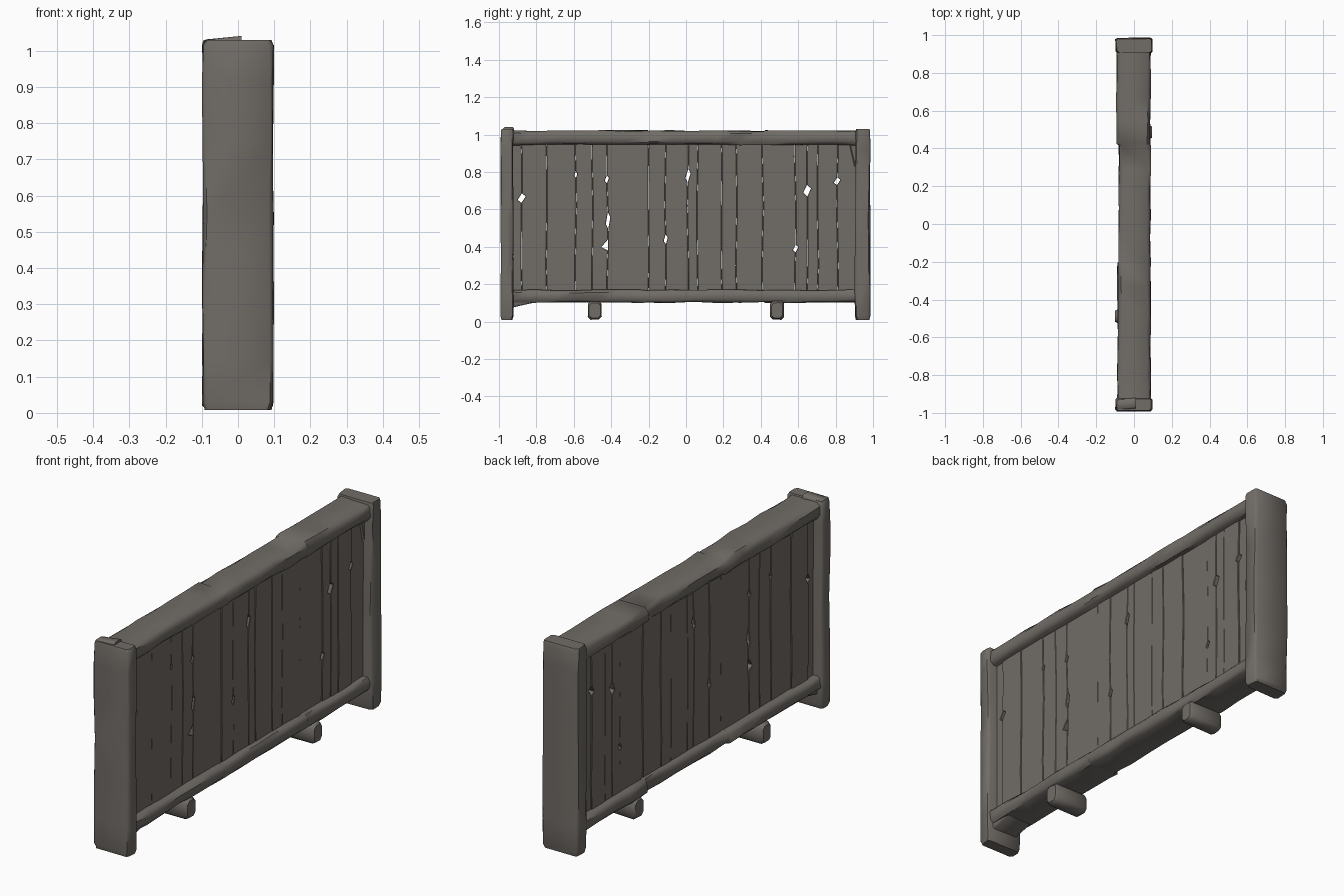
import bpy, bmesh, random
from math import radians, sin
from mathutils import Vector

random.seed(4)
cube = bpy.data.objects.get("Cube")
if cube:
    bpy.data.objects.remove(cube, do_unlink=True)

wood = bpy.data.materials.new("weathered grey wood")
wood.use_nodes = True
COLOUR = (0.165, 0.15, 0.135, 1)
wood.diffuse_color = COLOUR
wood.node_tree.nodes["Principled BSDF"].inputs["Base Color"].default_value = COLOUR


def finish(name, bm, angle=50):
    bmesh.ops.recalc_face_normals(bm, faces=bm.faces)
    mesh = bpy.data.meshes.new(name)
    bm.to_mesh(mesh)
    bm.free()
    mesh.materials.append(wood)
    obj = bpy.data.objects.new(name, mesh)
    bpy.context.collection.objects.link(obj)
    bpy.ops.object.select_all(action='DESELECT')
    obj.select_set(True)
    bpy.context.view_layer.objects.active = obj
    bpy.ops.object.shade_smooth_by_angle(angle=radians(angle))
    return obj


def beam(name, axis, sections, chamfer=0.009, wobble=0.003):
    """Loft chamfered rectangles; each section is (position, u0, u1, v0, v1)."""
    bm = bmesh.new()
    rings = []
    for t, u0, u1, v0, v1 in sections:
        c = chamfer
        outline = [(u0 + c, v0), (u1 - c, v0), (u1, v0 + c), (u1, v1 - c),
                   (u1 - c, v1), (u0 + c, v1), (u0, v1 - c), (u0, v0 + c)]
        ring = []
        for u, v in outline:
            u += random.uniform(-wobble, wobble)
            v += random.uniform(-wobble, wobble)
            place = {'X': (t, u, v), 'Y': (u, t, v), 'Z': (u, v, t)}[axis]
            ring.append(bm.verts.new(place))
        rings.append(ring)
    for a, b in zip(rings, rings[1:]):
        for i in range(8):
            j = (i + 1) % 8
            bm.faces.new((a[i], a[j], b[j], b[i]))
    bm.faces.new(rings[0])
    bm.faces.new(rings[-1])
    return finish(name, bm)


# End posts, slightly narrowed at the top and foot
for name, y0, y1 in (("front_post", -0.99, -0.922), ("back_post", 0.905, 0.985)):
    s = [(0.008, -0.09, 0.09, y0 + 0.006, y1 - 0.006)]
    for z in (0.03, 0.15, 0.35, 0.55, 0.75, 0.92, 1.015):
        s.append((z, -0.097, 0.096, y0, y1))
    s.append((1.03, -0.092, 0.092, y0 + 0.005, y1 - 0.005))
    beam(name, 'Z', s)

# Splintered cap on the front post and broken corner brace on the back post
beam("front_post_cap", 'X', [(-0.09, -0.985, -0.93, 1.0, 1.03),
                             (0.01, -0.975, -0.92, 1.0, 1.04)], 0.006, 0.001)
beam("back_post_brace", 'Z', [(0.83, -0.056, 0.056, 0.9, 0.93),
                              (0.96, -0.056, 0.056, 0.87, 0.93)], 0.006, 0.001)


def rail(name, steps, z0, z1, chamfer):
    """A long rail whose back edge steps in and out where the timber has split."""
    s = []
    for ya, yb, back in steps:
        n = max(2, round((yb - ya) / 0.12))
        for i in range(n + 1):
            y = ya + 0.004 + (yb - ya - 0.008) * i / n
            s.append((y, back, 0.087, z0, z1))
    return beam(name, 'Y', s, chamfer, 0.004)


rail("top_rail", [(-0.93, -0.2, -0.086), (-0.2, 0.42, -0.078),
                  (0.42, 0.915, -0.092)], 0.945, 1.02, 0.016)
rail("bottom_rail", [(-0.93, -0.22, -0.086), (-0.22, 0.42, -0.078),
                     (0.42, 0.915, -0.088)], 0.102, 0.168, 0.014)
beam("front_post_gusset", 'Y', [(-0.93, -0.07, 0.07, 0.075, 0.13),
                                (-0.82, -0.07, 0.07, 0.1, 0.13)], 0.006, 0.001)

# Cross feet under the bottom rail, each sticking out on one side
for name, y, x0, x1 in (("front_foot", -0.488, -0.1, 0.088),
                        ("back_foot", 0.487, -0.088, 0.096)):
    beam(name, 'X', [(x0, y - 0.03, y + 0.03, 0.02, 0.1),
                     (x0 + 0.015, y - 0.036, y + 0.036, 0.011, 0.11),
                     (x1 - 0.015, y - 0.036, y + 0.036, 0.011, 0.11),
                     (x1, y - 0.03, y + 0.03, 0.02, 0.1)], 0.014, 0.002)

# Upright planks: shared joints, with splits as (joint, height, width, half height)
joints = [-0.94, -0.88, -0.745, -0.59, -0.5, -0.42, -0.2, -0.11, 0.01,
          0.06, 0.19, 0.27, 0.41, 0.585, 0.65, 0.705, 0.81, 0.93]
splits = [(1, 0.66, 0.035, 0.025), (3, 0.785, 0.014, 0.015), (5, 0.54, 0.02, 0.045),
          (5, 0.76, 0.018, 0.02), (5, 0.41, -0.035, 0.03), (7, 0.44, 0.018, 0.025),
          (8, 0.78, 0.022, 0.035), (13, 0.39, 0.022, 0.02),
          (14, 0.70, 0.035, 0.03), (16, 0.75, 0.03, 0.02)]


def edge(k, side):
    """Points up one wandering joint, pulled away from it at every split."""
    pts = {z: 0.0 for z in (0.15, 0.3, 0.62, 0.88, 0.96)}
    for j, z, width, half in splits:
        if j != k:
            continue
        # a negative width opens only the plank before the joint
        depth = abs(width) * (0.6 if width > 0 else (1 if side < 0 else 0))
        pts[z - half] = 0.0
        pts[z + half * 0.4 * side] = depth
        pts[z + half] = 0.0
    return [(joints[k] + 0.004 * sin(7 * k + 9 * z) + side * (d + 0.0004), z)
            for z, d in sorted(pts.items())]


for k in range(len(joints) - 1):
    outline = edge(k, 1) + edge(k + 1, -1)[::-1]
    half = 0.05 + random.uniform(-0.004, 0.004)
    bm = bmesh.new()
    face = bm.faces.new([bm.verts.new((-half, y, z)) for y, z in outline])
    out = bmesh.ops.extrude_face_region(bm, geom=[face])
    moved = [v for v in out['geom'] if isinstance(v, bmesh.types.BMVert)]
    bmesh.ops.translate(bm, verts=moved, vec=Vector((2 * half, 0, 0)))
    plank = finish(f"plank_{k + 1}", bm, 30)
    bevel = plank.modifiers.new("worn edges", 'BEVEL')
    bevel.width = 0.002
    bevel.segments = 1
    bevel.limit_method = 'ANGLE'
    bevel.angle_limit = radians(60)
